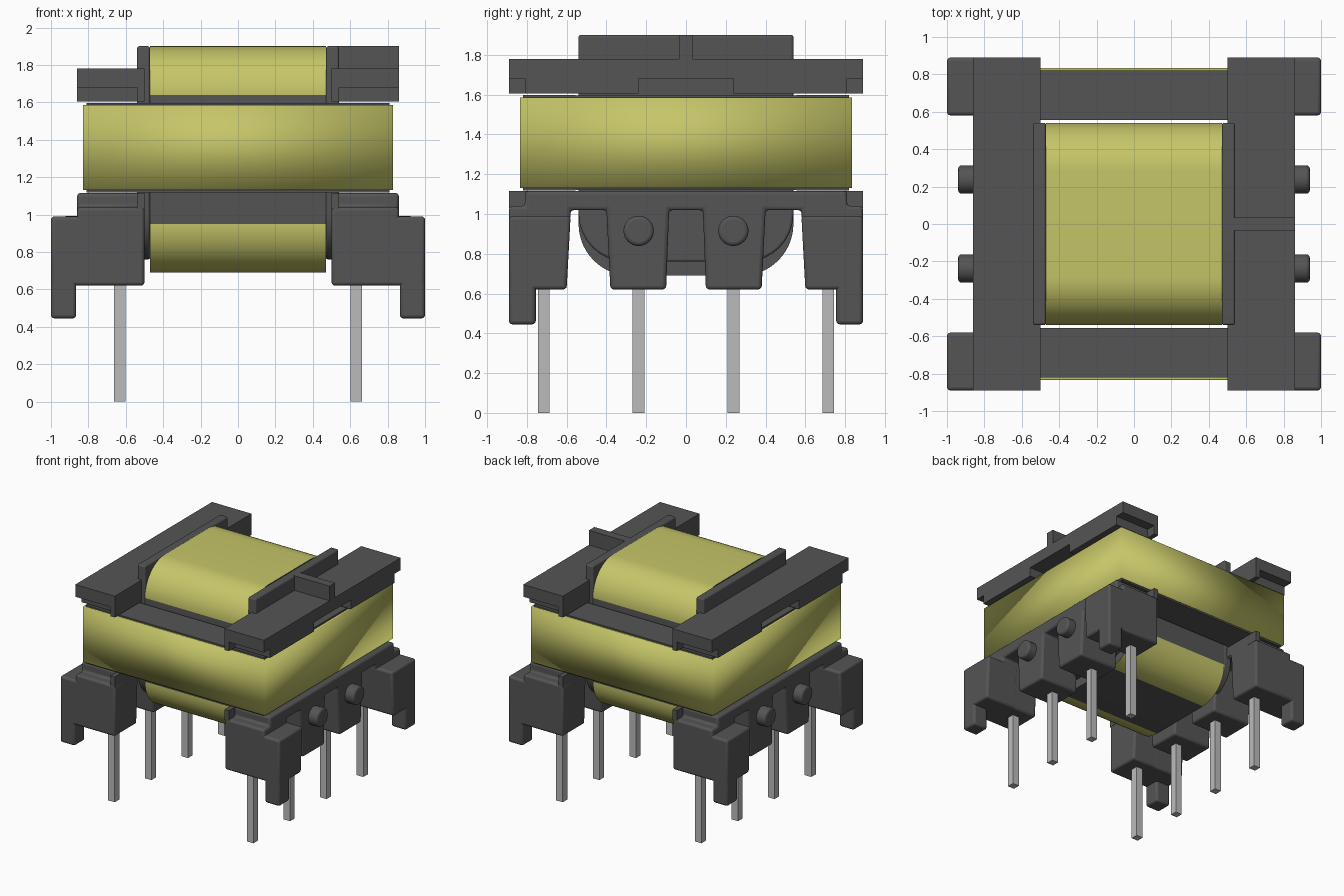
import bpy, bmesh, math

old = bpy.data.objects.get("Cube")
if old:
    bpy.data.objects.remove(old, do_unlink=True)


def material(name, rgb):
    m = bpy.data.materials.new(name)
    m.use_nodes = True
    m.diffuse_color = (*rgb, 1)
    m.node_tree.nodes["Principled BSDF"].inputs["Base Color"].default_value = (*rgb, 1)
    return m


DARK = material("dark grey plastic", (0.09, 0.09, 0.09))
YELLOW = material("yellow tape", (0.56, 0.56, 0.14))
METAL = material("pin metal", (0.5, 0.5, 0.5))


def finish(name, bm, mat, bevel=0):
    bmesh.ops.recalc_face_normals(bm, faces=bm.faces)
    me = bpy.data.meshes.new(name)
    bm.to_mesh(me)
    bm.free()
    ob = bpy.data.objects.new(name, me)
    bpy.context.collection.objects.link(ob)
    me.materials.append(mat)
    if bevel:
        mod = ob.modifiers.new("Bevel", "BEVEL")
        mod.width, mod.segments, mod.limit_method = bevel, 3, "ANGLE"
        mod.angle_limit = math.radians(40)
    bpy.ops.object.select_all(action="DESELECT")
    ob.select_set(True)
    bpy.context.view_layer.objects.active = ob
    bpy.ops.object.shade_smooth_by_angle(angle=math.radians(35))
    return ob


def box(name, x, y, z, mat, bevel=0):
    """Box from (min, max) ranges."""
    bm = bmesh.new()
    bmesh.ops.create_cube(bm, size=1)
    for v in bm.verts:
        v.co = [sum(r) / 2 + c * (r[1] - r[0]) for r, c in zip((x, y, z), v.co)]
    return finish(name, bm, mat, bevel)


def prism(name, pts, x, mat, bevel=0):
    """Side profile (y, z) extruded along x."""
    bm = bmesh.new()
    face = bm.faces.new([bm.verts.new((x[0], y, z)) for y, z in pts])
    out = bmesh.ops.extrude_face_region(bm, geom=[face])
    for v in out["geom"]:
        if isinstance(v, bmesh.types.BMVert):
            v.co.x = x[1]
    return finish(name, bm, mat, bevel)


def symmetric(half):
    """Close a half profile by mirroring it in y."""
    return half + [(-y, z) for y, z in reversed(half)]


def span(side, a, b):
    return tuple(sorted((side * a, side * b)))


def rounded(w, z0, z1, r_low, r_high, steps=14):
    """Rounded rectangle outline in y and z."""
    half = []
    for cz, r, start in ((z1 - r_high, r_high, 90), (z0 + r_low, r_low, 0)):
        for i in range(steps + 1):
            a = math.radians(start - 90 * i / steps)
            half.append((w - r + r * math.cos(a), cz + r * math.sin(a)))
    return symmetric(half)


# Winding: wrapped top and corners, bare flat sides and underside
winding = prism("winding", rounded(0.54, 0.69, 1.9, 0.26, 0.26), (-0.47, 0.47), YELLOW)
winding.data.materials.append(DARK)
for p in winding.data.polygons:
    n = p.normal
    p.material_index = int(abs(n.x) > 0.9 or abs(n.y) > 0.999 or n.z < -0.999)

# Tape band around the core
bm = bmesh.new()
bmesh.ops.create_cube(bm, size=1)
for v in bm.verts:
    v.co = (v.co.x * 1.66, v.co.y * 1.67, 1.358 + v.co.z * 0.455)
bmesh.ops.delete(bm, geom=[f for f in bm.faces if abs(f.normal.z) > 0.9], context="FACES_ONLY")
band = finish("tape_band", bm, YELLOW)
shell = band.modifiers.new("Thickness", "SOLIDIFY")
shell.thickness, shell.offset = 0.02, -1

# Half outlines of the bobbin rails
upper = symmetric([(0.24, 1.68), (0.24, 1.605), (0.81, 1.605), (0.81, 1.68),
                   (0.89, 1.68), (0.89, 1.78)])
lower = symmetric([(0.81, 1.115), (0.81, 1.04), (0.89, 1.04), (0.89, 0.62), (0.6, 0.62),
                   (0.58, 1.02), (0.4, 1.02), (0.38, 0.62), (0.1, 0.62), (0.085, 1.02)])

for s, side in ((1, "left"), (-1, "right")):
    # Core frame
    box(f"core_leg_{side}", (-0.81, 0.81), span(s, 0.555, 0.82), (1.118, 1.597), DARK)
    box(f"core_end_{side}", span(s, 0.54, 0.81), (-0.6, 0.6), (1.12, 1.595), DARK)

    # Bobbin flange and rails
    prism(f"flange_{side}", rounded(0.54, 0.76, 1.9, 0.24, 0.012, 8),
          span(s, 0.47, 0.54), DARK, 0.02)
    prism(f"upper_rail_{side}", upper, span(s, 0.5, 0.86), DARK)
    box(f"upper_rail_lip_{side}", span(s, 0.5, 0.54), (-0.89, 0.89), (1.605, 1.7), DARK)
    prism(f"pin_rail_{side}", lower, span(s, 0.5, 0.86), DARK, 0.018)
    box(f"pin_rail_lip_{side}", span(s, 0.5, 0.54), (-0.89, 0.89), (1.03, 1.115), DARK)

    for t, end in ((1, "back"), (-1, "front")):
        # Corner lug with standoff foot
        lug = [(t * y, z) for y, z in ((0.58, 0.99), (0.89, 0.99), (0.89, 0.62), (0.6, 0.62))]
        prism(f"corner_lug_{side}_{end}", lug, span(s, 0.7, 1), DARK, 0.018)
        box(f"standoff_foot_{side}_{end}", span(s, 0.865, 1), span(t, 0.755, 0.89),
            (0.445, 0.9), DARK, 0.018)

        # Round peg on the middle leg
        bm = bmesh.new()
        bmesh.ops.create_cone(bm, cap_ends=True, segments=32, radius1=0.076,
                              radius2=0.076, depth=0.14)
        for v in bm.verts:
            v.co = (s * (0.87 + v.co.z), t * 0.238 + v.co.x, 0.915 + v.co.y)
        finish(f"peg_{side}_{end}", bm, DARK, 0.018)

        # Pins
        for label, y in (("inner", 0.238), ("outer", 0.715)):
            box(f"pin_{label}_{side}_{end}", span(s, 0.602, 0.662),
                span(t, y - 0.03, y + 0.03), (0, 0.66), METAL)

# Locating rib on one rail only
box("locating_rib", (0.52, 0.86), (-0.036, 0.036), (1.76, 1.9), DARK)
